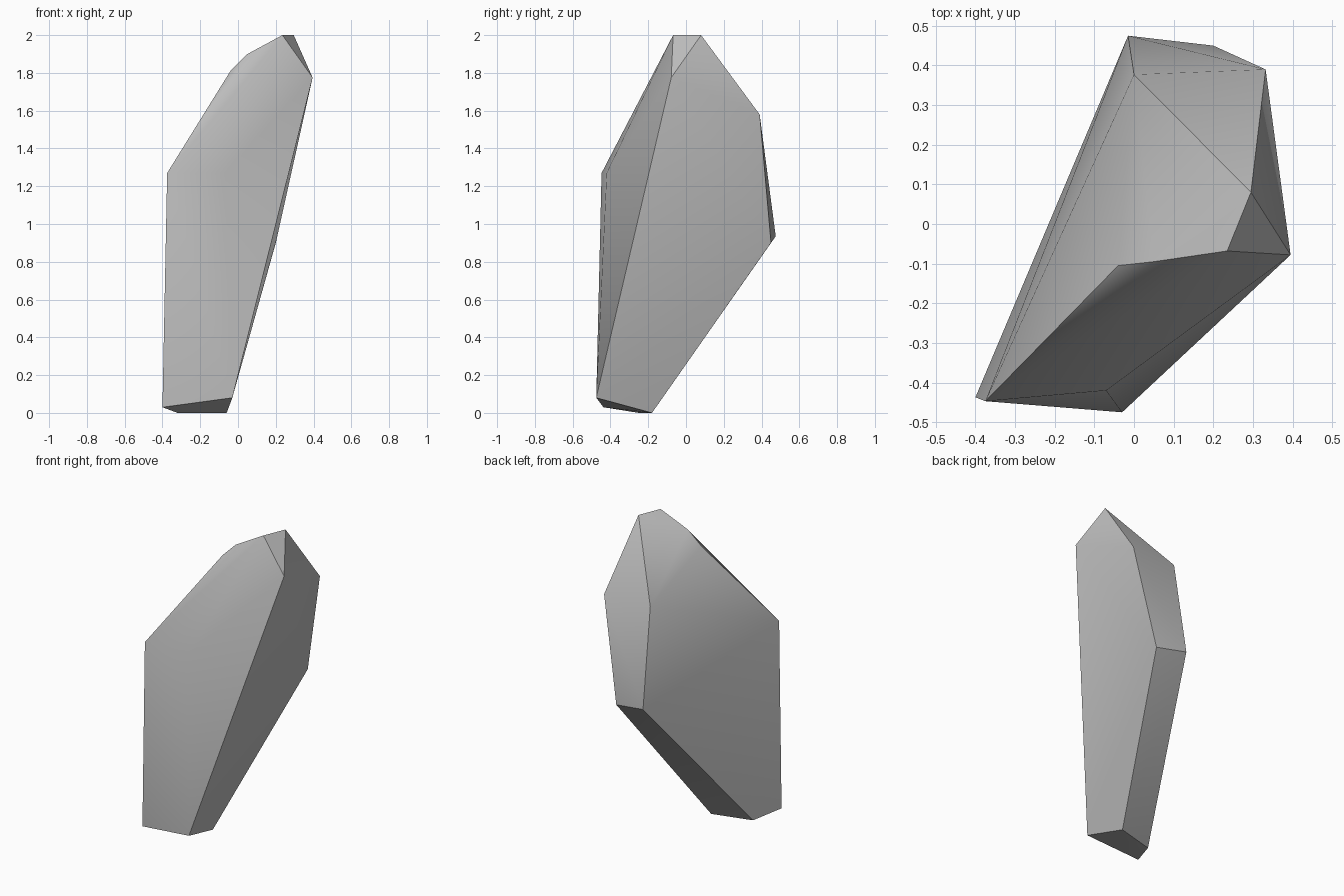
import bpy
import bmesh
import math

default_cube = bpy.data.objects.get("Cube")
if default_cube:
    bpy.data.objects.remove(default_cube, do_unlink=True)

# Stone colour
stone_grey = bpy.data.materials.new("stone_grey")
stone_grey.use_nodes = True
colour = (0.5, 0.5, 0.5, 1.0)
stone_grey.diffuse_color = colour
shader = next(n for n in stone_grey.node_tree.nodes if n.type == "BSDF_PRINCIPLED")
shader.inputs["Base Color"].default_value = colour
shader.inputs["Roughness"].default_value = 0.9

# Corners of the rock, grouped by level
foot = [(-0.06, -0.18, 0), (-0.32, -0.25, 0), (-0.4, -0.437, 0.03), (-0.03, -0.475, 0.08)]
back_waist = [(-0.015, 0.475, 0.935), (0.2, 0.45, 0.9)]
front_shoulder = [(-0.375, -0.447, 1.27), (-0.07, -0.42, 1.27)]
back_shoulder = [(0, 0.377, 1.58), (0.332, 0.39, 1.58)]
crest = [(-0.04, -0.105, 1.81), (0.05, -0.095, 1.9), (0.395, -0.078, 1.775)]
summit = [(0.235, -0.068, 2), (0.295, 0.08, 2)]

# Wrap the corners in one faceted convex skin
bm = bmesh.new()
for level in (foot, back_waist, front_shoulder, back_shoulder, crest, summit):
    for corner in level:
        bm.verts.new(corner)
hull = bmesh.ops.convex_hull(bm, input=bm.verts[:])
loose = [v for v in bm.verts if not v.link_faces]
bmesh.ops.delete(bm, geom=loose, context="VERTS")
bmesh.ops.recalc_face_normals(bm, faces=bm.faces[:])

mesh = bpy.data.meshes.new("rock")
bm.to_mesh(mesh)
bm.free()
mesh.materials.append(stone_grey)
rock = bpy.data.objects.new("rock", mesh)
bpy.context.collection.objects.link(rock)

# Soft shading across shallow facets, crisp main edges
for other in bpy.context.selected_objects:
    other.select_set(False)
rock.select_set(True)
bpy.context.view_layer.objects.active = rock
bpy.ops.object.shade_smooth_by_angle(angle=math.radians(32))
